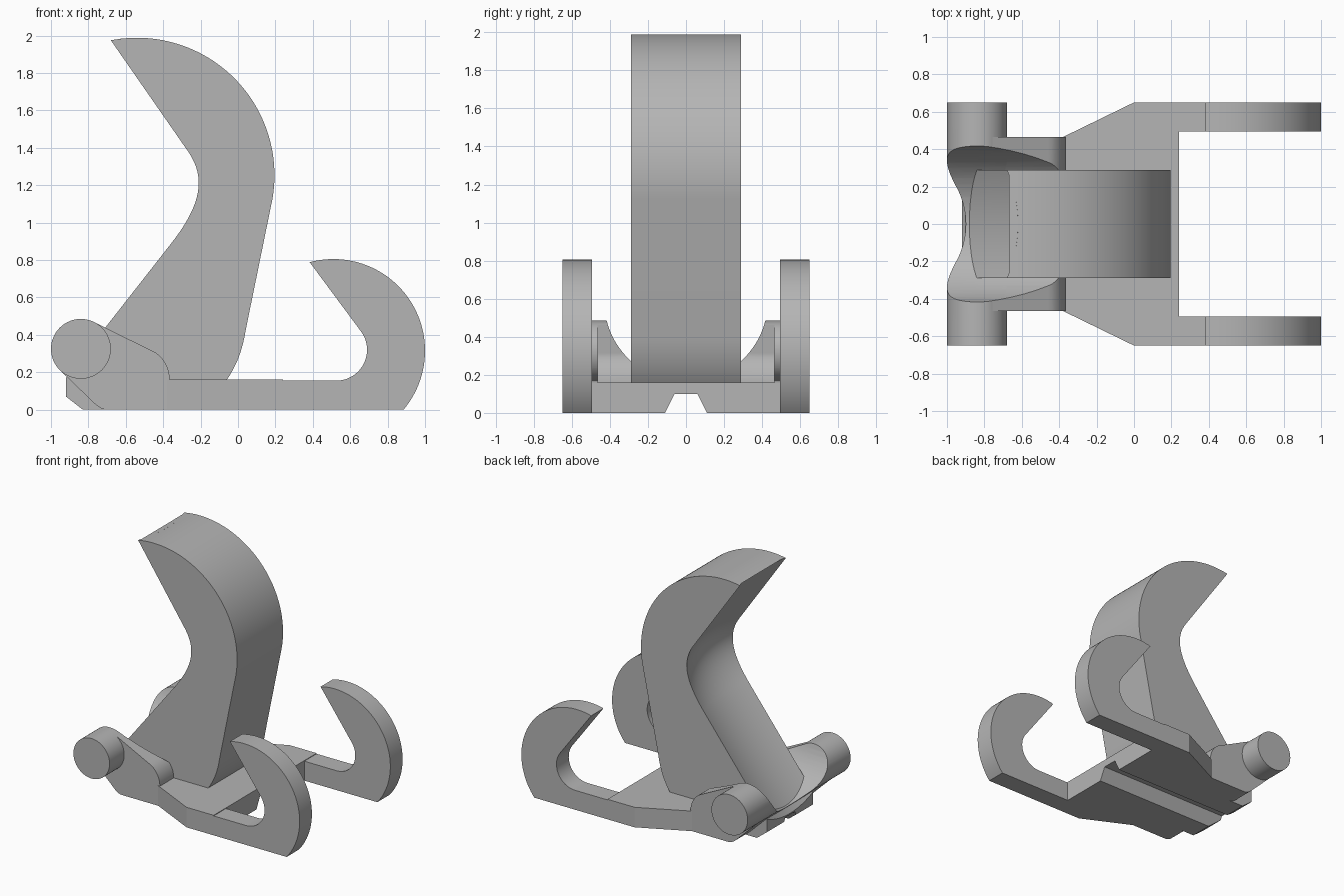
import bpy, bmesh, math
from mathutils import Vector
from mathutils.geometry import interpolate_bezier

if "Cube" in bpy.data.objects:
    bpy.data.objects.remove(bpy.data.objects["Cube"])

grey = bpy.data.materials.new("plain grey")
grey.use_nodes = True
colour = (0.46, 0.46, 0.46, 1)
grey.diffuse_color = colour
grey.node_tree.nodes["Principled BSDF"].inputs["Base Color"].default_value = colour


def arc(cx, cz, r, start, end, n):
    angles = [math.radians(start + (end - start) * i / n) for i in range(n + 1)]
    return [(cx + r * math.cos(a), cz + r * math.sin(a)) for a in angles]


def bezier(a, b, c, d, n=12):
    pts = interpolate_bezier(*[Vector((p[0], p[1], 0)) for p in (a, b, c, d)], n)
    return [(p.x, p.y) for p in pts]


def loft(name, sections):
    """Skin matching closed sections and cap both ends."""
    bm = bmesh.new()
    rings = [[bm.verts.new(p) for p in s] for s in sections]
    n = len(rings[0])
    for a, b in zip(rings, rings[1:]):
        for i in range(n):
            j = (i + 1) % n
            bm.faces.new((a[i], a[j], b[j], b[i]))
    bm.faces.new(rings[0])
    bm.faces.new(rings[-1])
    bmesh.ops.recalc_face_normals(bm, faces=bm.faces)
    mesh = bpy.data.meshes.new(name)
    bm.to_mesh(mesh)
    bm.free()
    mesh.materials.append(grey)
    obj = bpy.data.objects.new(name, mesh)
    bpy.context.collection.objects.link(obj)
    return obj


def side_prism(name, profile, y0, y1):
    return loft(name, [[(x, y, z) for x, z in profile] for y in (y0, y1)])


def long_prism(name, profile, x0, x1):
    return loft(name, [[(x, y, z) for y, z in profile] for x in (x0, x1)])


def activate(obj):
    bpy.ops.object.select_all(action="DESELECT")
    obj.select_set(True)
    bpy.context.view_layer.objects.active = obj


def cut(obj, cutter):
    mod = obj.modifiers.new("cut", "BOOLEAN")
    mod.operation = "DIFFERENCE"
    mod.solver = "EXACT"
    mod.object = cutter
    activate(obj)
    bpy.ops.object.modifier_apply(modifier=mod.name)


# Base plate, widening towards the prongs
half = [(-0.7, 0.465), (-0.38, 0.465), (0, 0.65), (0.24, 0.65)]
outline = half + [(x, -y) for x, y in reversed(half)]
plate = loft("base_plate", [[(x, y, z) for x, y in outline] for z in (0, 0.16)])

# Pivot barrel and the arms that carry it
barrel = side_prism("pivot_barrel", arc(-0.84, 0.325, 0.16, 0, 354.375, 63), -0.65, 0.65)
arm_profile = [(-0.84, 0.325), (-0.77, 0.468), (-0.46, 0.315)]
arm_profile += bezier((-0.44, 0.305), (-0.395, 0.275), (-0.365, 0.22), (-0.365, 0.16), 9)
arm_profile += [(-0.365, 0)]
arm_profile += bezier((-0.7, 0), (-0.73, 0), (-0.755, 0.02), (-0.775, 0.04), 6)
arm_profile += [(-0.952, 0.211)]
arms = side_prism("pivot_arms", arm_profile, -0.465, 0.465)

# Tall central hook with a hollowed back
front_edge = [(-0.92, 0.07), (-0.83, 0), (-0.06, 0)]
front_edge += bezier((-0.06, 0.16), (-0.01, 0.23), (0.025, 0.32), (0.04, 0.42), 10)
front_edge += arc(-0.54, 1.253, 0.735, -10, 100, 48)
back_edge = bezier((-0.27, 1.385), (-0.179, 1.254), (-0.179, 1.115), (-0.36, 0.885), 24)


def hook_section(y, half_width):
    t = 1 - (y / half_width) ** 2
    pts = front_edge + [(-0.68 + 0.06 * t, 1.975 + 0.009 * t)]
    pts += [(x + 0.06 * t, z) for x, z in back_edge]
    pts += [(-0.92, 0.17 - 0.06 * t)]
    return [(x, y, z) for x, z in pts]


width = 0.29
hook = loft("central_hook", [hook_section(width * (i / 10 - 1), width) for i in range(21)])

# Paired front prongs ending in small hooks
prong = [(0.2, 0), (0.2, 0.155)]
prong += arc(0.525, 0.32, 0.165, -90, 35, 24)
prong += list(reversed(arc(0.51, 0.315, 0.49, -40, 105, 48)))
prongs = [side_prism(side + "_prong", prong, *ys)
          for side, ys in (("left_side", (0.495, 0.65)), ("right_side", (-0.65, -0.495)))]

# Hollow between the arms, and the groove under the base
hollow = long_prism("hollow_cutter", arc(0, 0.59, 0.43, 0, 355, 71), -1.3, -0.2)
groove = long_prism("groove_cutter",
                    [(-0.12, -0.02), (-0.06, 0.1), (0.06, 0.1), (0.12, -0.02)], -1.3, 0.6)
for body in (barrel, arms):
    cut(body, hollow)
for body in (plate, arms, hook):
    cut(body, groove)
for cutter in (hollow, groove):
    bpy.data.objects.remove(cutter)

# Smooth curved sides, keep crisp edges
for body in [plate, barrel, arms, hook] + prongs:
    activate(body)
    bpy.ops.object.shade_smooth_by_angle(angle=math.radians(25))
